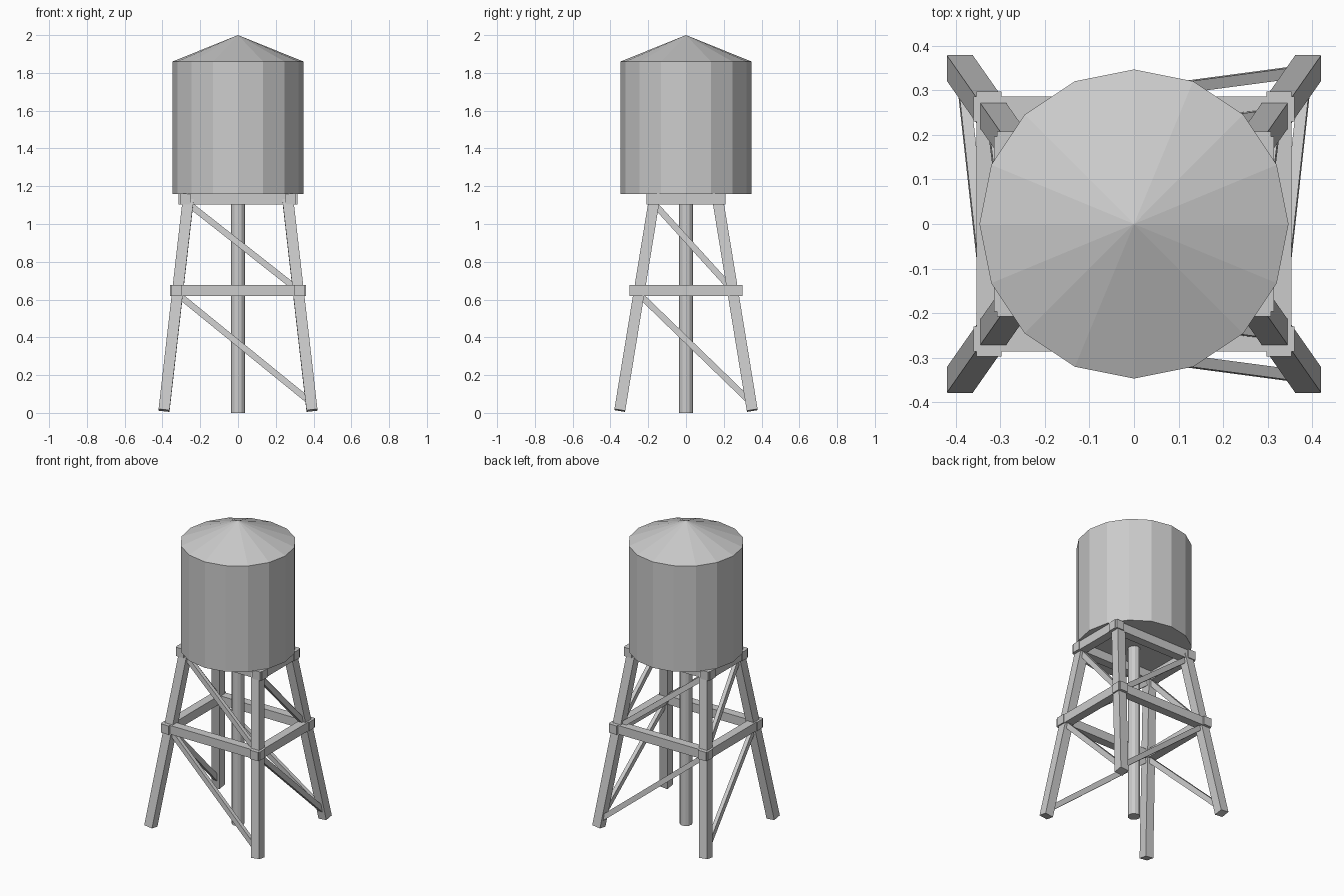
import bpy, math
from mathutils import Vector, Matrix

if "Cube" in bpy.data.objects:
    bpy.data.objects.remove(bpy.data.objects["Cube"])


def box(name, center, size, rot=None):
    bpy.ops.mesh.primitive_cube_add(size=1)
    ob = bpy.context.object
    ob.name = name
    m = rot.to_4x4() if rot else Matrix()
    ob.matrix_world = Matrix.Translation(center) @ m @ Matrix.Diagonal((*size, 1))
    return ob


def bar(name, a, b, w, d, side):
    # rectangular bar from a to b, with width w along the side direction
    a, b = Vector(a), Vector(b)
    z = (b - a).normalized()
    x = (side - z * side.dot(z)).normalized()
    rot = Matrix((x, z.cross(x), z)).transposed()
    return box(name, (a + b) / 2, (w, d, (b - a).length), rot)


def leg_point(sx, sy, z):
    # centre line of the splayed legs
    t = (z - 0.018) / 1.1
    return Vector((sx * (0.391 - 0.126 * t), sy * (0.35 - 0.18 * t), z))


# tank and conical roof
bpy.ops.mesh.primitive_cylinder_add(vertices=16, radius=0.347, depth=0.7,
                                    location=(0, 0, 1.51))
bpy.context.object.name = "tank"
bpy.ops.mesh.primitive_cone_add(vertices=16, radius1=0.347, radius2=0, depth=0.14,
                                end_fill_type='NOTHING', location=(0, 0, 1.93))
bpy.context.object.name = "tank_roof"

# central supply pipe
bpy.ops.mesh.primitive_cylinder_add(vertices=12, radius=0.038, depth=1.165,
                                    location=(0, 0, 0.5825))
bpy.context.object.name = "supply_pipe"

# four splayed legs
for sx in (-1, 1):
    for sy in (-1, 1):
        bar("leg", leg_point(sx, sy, 0.013), leg_point(sx, sy, 1.13),
            0.058, 0.058, Vector((1, 0, 0)))

# two levels of horizontal beams, ends lapping past each other
for level, z, h, ex, ey in (("middle", 0.648, 0.058, 0.36, 0.298),
                            ("top", 1.132, 0.058, 0.314, 0.208)):
    for s in (-1, 1):
        box(level + "_beam_x", (0, s * (ey - 0.04), z), (2 * ex, 0.056, h))
        box(level + "_beam_y", (s * (ex - 0.034), 0, z), (0.056, 2 * ey, h))

# diagonal braces, one per bay on each side
for z0, z1 in ((0.63, 0.055), (1.11, 0.65)):
    for s in (-1, 1):
        bar("brace_x", leg_point(-1, s, z0), leg_point(1, s, z1),
            0.025, 0.033, Vector((0, 1, 0)))
        bar("brace_y", leg_point(s, -1, z0), leg_point(s, 1, z1),
            0.025, 0.033, Vector((1, 0, 0)))
